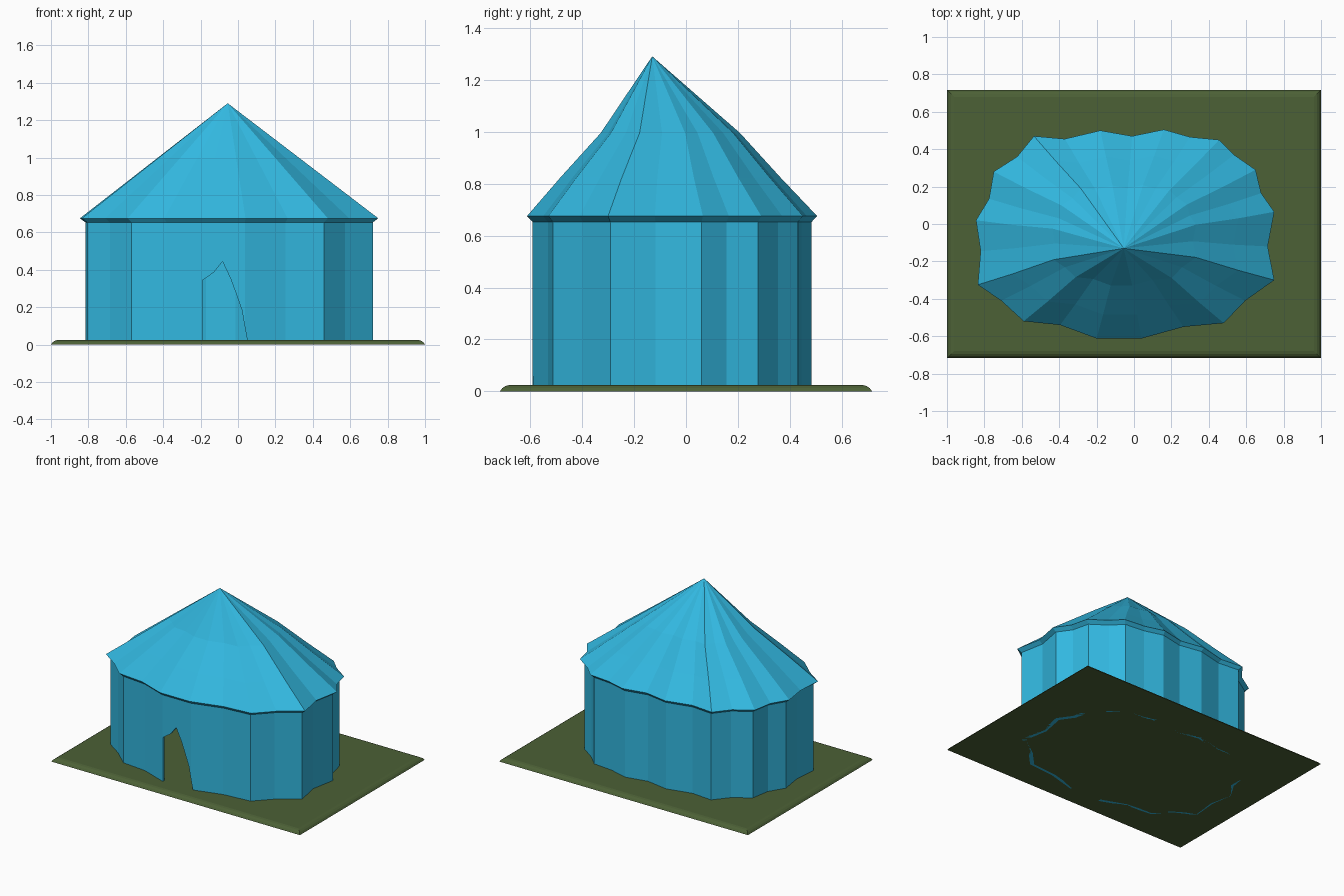
import bpy, bmesh
from mathutils import Vector

if "Cube" in bpy.data.objects:
    bpy.data.objects.remove(bpy.data.objects["Cube"])


def material(name, rgb):
    m = bpy.data.materials.new(name)
    m.diffuse_color = (*rgb, 1)
    m.use_nodes = True
    m.node_tree.nodes["Principled BSDF"].inputs["Base Color"].default_value = m.diffuse_color
    return m


BLUE = material("canvas blue", (0.032, 0.479, 0.745))
GREEN = material("grass green", (0.072, 0.119, 0.037))


def finish(name, bm, mat):
    bmesh.ops.recalc_face_normals(bm, faces=bm.faces)
    me = bpy.data.meshes.new(name)
    bm.to_mesh(me)
    bm.free()
    me.materials.append(mat)
    ob = bpy.data.objects.new(name, me)
    bpy.context.collection.objects.link(ob)
    return ob


def bridge(bm, a, b):
    n = len(a)
    for i in range(n):
        j = (i + 1) % n
        bm.faces.new((a[i], a[j], b[j], b[i]))


def ring(bm, pts):
    return [bm.verts.new(p) for p in pts]


# ground slab with a rounded top edge
bm = bmesh.new()
rings = []
for inset, z in ((0, 0), (0.01, 0.013), (0.022, 0.021), (0.038, 0.025)):
    x, y = 1 - inset, 0.717 - inset
    rings.append(ring(bm, [(-x, -y, z), (x, -y, z), (x, y, z), (-x, y, z)]))
for a, b in zip(rings, rings[1:]):
    bridge(bm, a, b)
bm.faces.new(rings[0])
bm.faces.new(rings[-1])
finish("ground", bm, GREEN)

# scalloped eave outline, seen from above
EAVE = [(-.59, -.52), (-.395, -.54), (-.2, -.612), (.04, -.612), (.265, -.55),
        (.48, -.53), (.595, -.41), (.75, -.30), (.715, -.12), (.75, .065),
        (.68, .165), (.65, .29), (.535, .37), (.455, .45), (.30, .465),
        (.16, .505), (-.01, .47), (-.18, .50), (-.37, .455), (-.535, .47),
        (-.625, .36), (-.75, .28), (-.775, .135), (-.845, .02),
        (-.82, -.145), (-.835, -.325), (-.71, -.41)]
CENTRE = Vector((-0.0475, -0.062))


def wall_ring(scale, z):
    return [(*(CENTRE + (Vector(p) - CENTRE) * scale), z) for p in EAVE]


def roof_ring(t, shift, apex, scale=1.0):
    pts = [Vector(p).lerp(apex, t) for p in wall_ring(scale, 0.675)]
    return [p + Vector((0, shift, 0)) for p in pts]


# tent shell: outer wall, eave, roof, then the inner lining
bm = bmesh.new()
top = Vector((-0.055, -0.13, 1.29))
inner_top = Vector((-0.055, -0.13, 1.24))
outer = [ring(bm, p) for p in (
    wall_ring(0.963, 0), wall_ring(0.963, 0.653), wall_ring(1, 0.675),
    roof_ring(0.24, 0.012, top), roof_ring(0.52, 0.033, top))]
inner = [ring(bm, p) for p in (
    wall_ring(0.925, 0), wall_ring(0.925, 0.653),
    roof_ring(0.52, 0.033, inner_top, 0.925))]
for group, tip in ((outer, top), (inner, inner_top)):
    for a, b in zip(group, group[1:]):
        bridge(bm, a, b)
    v, last = bm.verts.new(tip), group[-1]
    for i in range(len(last)):
        bm.faces.new((last[i], last[(i + 1) % len(last)], v))
bridge(bm, outer[0], inner[0])
tent = finish("tent", bm, BLUE)

# pointed, lopsided doorway cut through the front wall
DOOR = [(-.19, -.1), (-.19, .343), (-.13, .385), (-.083, .444), (-.04, .353),
        (-.013, .28), (.02, .187), (.05, .02), (.05, -.1)]
bm = bmesh.new()
front = ring(bm, [(x, -0.9, z) for x, z in DOOR])
back = ring(bm, [(x, -0.35, z) for x, z in DOOR])
bridge(bm, front, back)
bm.faces.new(front)
bm.faces.new(back)
cutter = finish("door_cutter", bm, BLUE)
cutter.hide_render = True

cut = tent.modifiers.new("doorway", "BOOLEAN")
cut.operation = "DIFFERENCE"
cut.solver = "EXACT"
cut.object = cutter
bpy.context.view_layer.objects.active = tent
bpy.ops.object.modifier_apply(modifier=cut.name)
bpy.data.objects.remove(cutter)
